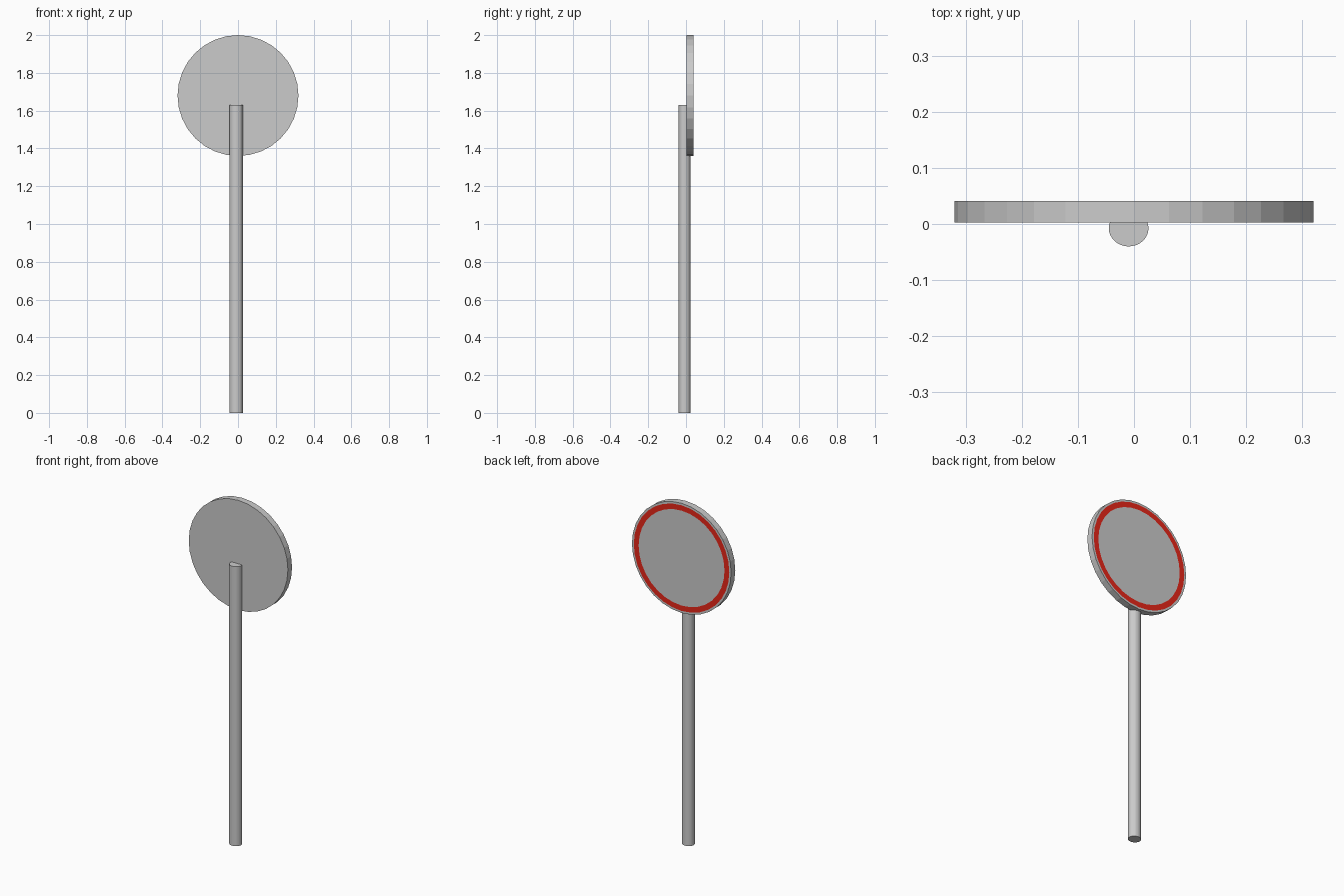
import bpy, bmesh
from math import radians
from mathutils import Matrix

if "Cube" in bpy.data.objects:
    bpy.data.objects.remove(bpy.data.objects["Cube"])


def finish(bm, name, materials=()):
    mesh = bpy.data.meshes.new(name)
    bm.to_mesh(mesh)
    bm.free()
    for m in materials:
        mesh.materials.append(m)
    obj = bpy.data.objects.new(name, mesh)
    bpy.context.collection.objects.link(obj)
    return obj


def cylinder(radius, depth, matrix):
    bm = bmesh.new()
    bmesh.ops.create_cone(bm, cap_ends=True, segments=32, radius1=radius,
                          radius2=radius, depth=depth, matrix=matrix)
    return bm


def colour(name, rgba):
    m = bpy.data.materials.new(name)
    m.diffuse_color = rgba
    m.use_nodes = True
    m.node_tree.nodes["Principled BSDF"].inputs["Base Color"].default_value = m.diffuse_color
    return m


grey = colour("grey", (0.8, 0.8, 0.8, 1))
red = colour("red", (0.8, 0.02, 0.01, 1))

# Post: slightly off-centre, sunk into the back of the plate
post = cylinder(0.0353, 1.63, Matrix.Translation((-0.0095, -0.0075, 0.815))
                @ Matrix.Diagonal((1, 0.92, 1, 1)))
finish(post, "post")

# Round sign plate facing +y, with a red band inset on its face
plate = cylinder(0.32, 0.038, Matrix.Translation((0, 0.022, 1.68))
                 @ Matrix.Rotation(radians(90), 4, 'X'))
plate.normal_update()
face = max(plate.faces, key=lambda f: f.normal.y)
bmesh.ops.inset_individual(plate, faces=[face], thickness=0.012)
band = bmesh.ops.inset_individual(plate, faces=[face], thickness=0.031)
for f in band["faces"]:
    if f != face:
        f.material_index = 1
finish(plate, "sign_plate", (grey, red))
